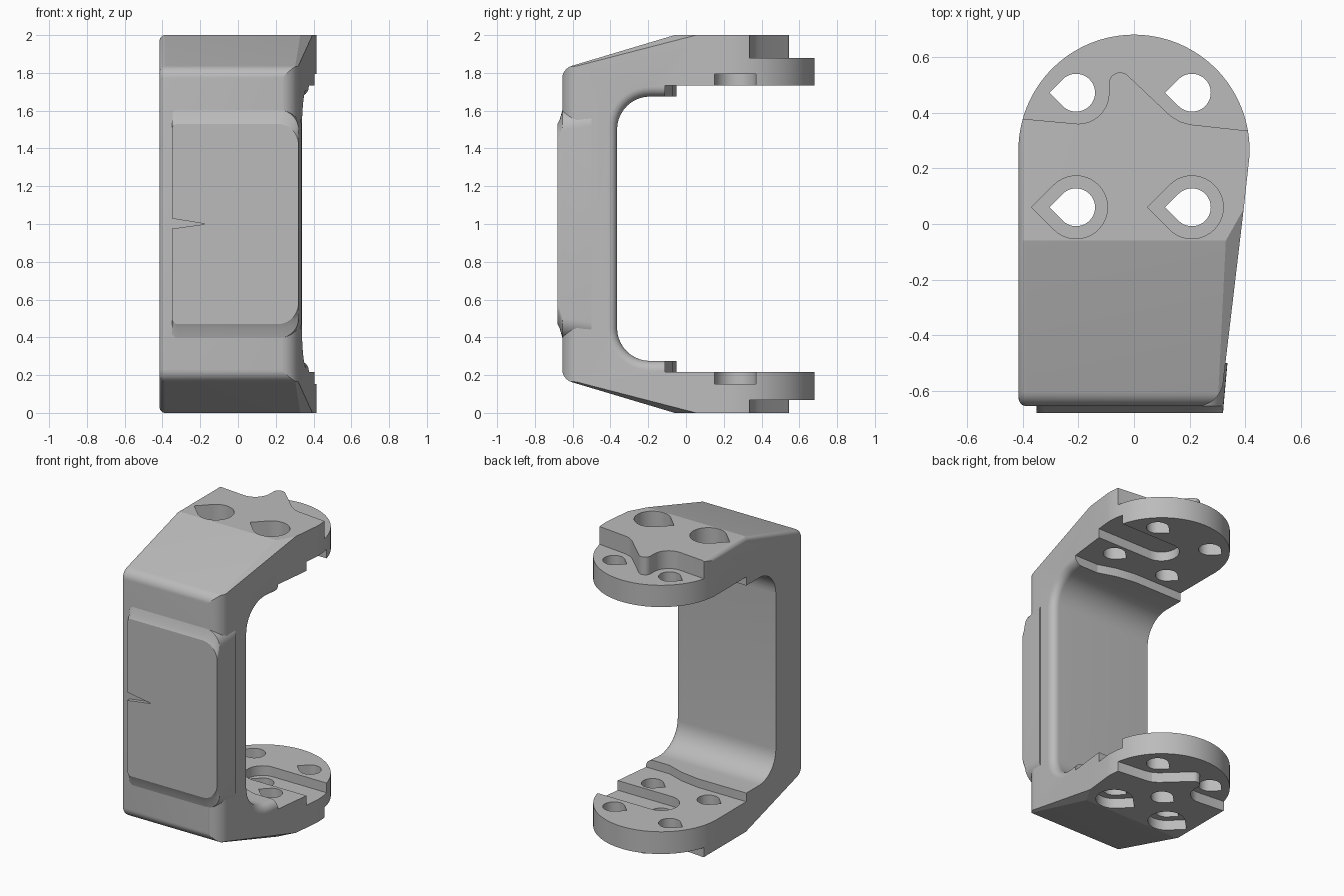
import bpy, bmesh
from math import sin, cos, radians, sqrt
from mathutils import Vector

old = bpy.data.objects.get("Cube")
if old:
    bpy.data.objects.remove(old, do_unlink=True)

grey = bpy.data.materials.new("plain grey")
grey.use_nodes = True
grey.diffuse_color = (0.5, 0.5, 0.5, 1)
grey.node_tree.nodes["Principled BSDF"].inputs["Base Color"].default_value = (0.5, 0.5, 0.5, 1)

MID = 0.975          # mirror height of the inner faces
DISC_Y = 0.265       # centre of the round ends
AXES = {"x": lambda u, v, w: (w, u, v),
        "y": lambda u, v, w: (u, w, v),
        "z": lambda u, v, w: (u, v, w)}


def arc(cx, cy, r, a, b, n=10):
    return [(cx + r * cos(radians(a + (b - a) * i / n)),
             cy + r * sin(radians(a + (b - a) * i / n))) for i in range(n + 1)]


def loft(name, axis, layers):
    """Solid through outlines with equal point counts; layers = (position, outline)."""
    bm = bmesh.new()
    rings = [[bm.verts.new(AXES[axis](u, v, w)) for u, v in pts] for w, pts in layers]
    n = len(rings[0])
    bm.faces.new(rings[0])
    bm.faces.new(rings[-1])
    for lo, hi in zip(rings, rings[1:]):
        for i in range(n):
            j = (i + 1) % n
            bm.faces.new((lo[i], lo[j], hi[j], hi[i]))
    bmesh.ops.recalc_face_normals(bm, faces=bm.faces)
    mesh = bpy.data.meshes.new(name)
    bm.to_mesh(mesh)
    bm.free()
    mesh.materials.append(grey)
    ob = bpy.data.objects.new(name, mesh)
    bpy.context.collection.objects.link(ob)
    return ob


def prism(name, axis, pts, a, b):
    return loft(name, axis, [(a, pts), (b, pts)])


def combine(ob, tool, op="DIFFERENCE"):
    mod = ob.modifiers.new("cut", "BOOLEAN")
    mod.operation, mod.solver, mod.object = op, "EXACT", tool
    bpy.context.view_layer.objects.active = ob
    bpy.ops.object.modifier_apply(modifier=mod.name)
    bpy.data.objects.remove(tool, do_unlink=True)


def bevel(ob, test, size):
    bm = bmesh.new()
    bm.from_mesh(ob.data)
    bmesh.ops.remove_doubles(bm, verts=bm.verts, dist=1e-5)
    edges = [e for e in bm.edges if test(e.verts[0].co, e.verts[1].co)]
    bmesh.ops.bevel(bm, geom=edges, offset=size, offset_type="OFFSET", segments=8,
                    profile=0.5, affect="EDGES", clamp_overlap=False)
    bm.to_mesh(ob.data)
    bm.free()


def teardrop(x, y, r):
    return arc(x, y, r, -135, 135, 30) + [(x - r * sqrt(2), y)]


def finish(ob):
    bpy.ops.object.select_all(action="DESELECT")
    ob.select_set(True)
    bpy.context.view_layer.objects.active = ob
    bpy.ops.object.shade_smooth_by_angle(angle=radians(13))


# Side profile: column with two arms, sloped at the front
upper_outer = arc(-0.585, 1.77, 0.07, 180, 106.6, 8) + [(-0.06, 2.0), (0.7, 2.0)]
upper_inner = [(0.7, 1.675)] + arc(-0.19, 1.5, 0.175, 90, 180)
upper = upper_outer + upper_inner
lower_outer = [(y, 2 - z) for y, z in upper_outer]
lower_inner = [(y, 2 * MID - z) for y, z in upper_inner]
body = prism("bracket_body", "x", upper + (lower_outer + lower_inner)[::-1], -0.415, 0.45)


def outer_left_edge(a, b):
    m = (a + b) / 2
    return (max(a.x, b.x) < -0.41 and m.y < 0.65
            and (m.y < -0.5 or m.z > 1.83 or m.z < 0.17))


bevel(body, outer_left_edge, 0.03)

# Plan outline: round end, tapered right side, rounded front corner
plan = [(-0.416, -0.656)] + arc(0.222, -0.556, 0.1, -90, 0, 12)
plan += [(0.395, 0.06)] + arc(0, DISC_Y, 0.4155, -3, 180, 60)
combine(body, prism("plan_tool", "z", plan, -0.2, 2.2), "INTERSECT")


# Soft inner edge on the right side
def inner_right_edge(a, b):
    return all(p.x > 0.3 and -0.37 < p.y < 0.3 and 0.27 < p.z < 1.68 for p in (a, b))


bevel(body, inner_right_edge, 0.052)

# Slanted facets on the outer right edges of both arms
bm = bmesh.new()
bm.from_mesh(body.data)
for flip in (False, True):
    p = [Vector(c) for c in ((0.392, 0.05, 2.0), (0.33, -0.06, 2.0), (0.327, -0.6, 1.825))]
    no = (p[1] - p[0]).cross(p[2] - p[0])
    if flip:
        p[0].z, no.z = 0, -no.z
    bmesh.ops.bisect_plane(bm, geom=bm.verts[:] + bm.edges[:] + bm.faces[:], dist=1e-5,
                           plane_co=p[0], plane_no=no, clear_outer=True)
    bmesh.ops.holes_fill(bm, edges=[e for e in bm.edges if e.is_boundary], sides=0)
bmesh.ops.recalc_face_normals(bm, faces=bm.faces)
bm.to_mesh(body.data)
bm.free()

# Recess between the arms, leaving a raised lip near the column
lip = [(-0.6, -0.05), (-0.05, -0.05), (0.08, -0.07), (0.2, -0.11), (0.6, -0.11),
       (0.6, 0.9), (-0.6, 0.9)]
combine(body, prism("recess_tool", "z", lip, 0.217, 1.733))

# Wavy steps on the outside of the round ends
step = [(-0.6, 0.395), (-0.4, 0.378)] + arc(-0.2, 0.47, 0.11, -90, 0)
step += arc(-0.05, 0.505, 0.04, 180, 45)
step += [(0.13, 0.39), (0.165, 0.368), (0.2, 0.358), (0.41, 0.335), (0.6, 0.315),
         (0.6, 0.9), (-0.6, 0.9)]
for lo, hi in ((1.88, 2.2), (-0.2, 0.067)):
    combine(body, prism("step_tool", "z", step, lo, hi))

# Slots on the inside, open to the right
slot = arc(0, DISC_Y - 0.005, 0.11, 90, 270, 20) + [(0.6, 0.15), (0.6, 0.37)]
for lo, hi in ((1.6, 1.795), (0.152, 0.4)):
    combine(body, prism("slot_tool", "z", slot, lo, hi))

# Teardrop holes, counterbored near the column, and the lower centre hole
for x in (-0.208, 0.208):
    for y in (0.06, 0.472):
        combine(body, prism("hole_tool", "z", teardrop(x, y, 0.068), -0.2, 2.2))
    for lo, hi in ((1.88, 2.2), (-0.2, 0.067)):
        combine(body, prism("bore_tool", "z", teardrop(x, 0.06, 0.113), lo, hi))
combine(body, prism("centre_tool", "z", teardrop(0, DISC_Y, 0.068), -0.2, 0.5))
finish(body)


# Raised front pad with flared ends and a pointed notch
def pad_outline(right, grow):
    lo, hi, left = 0.47 - grow, 1.53 + grow, -0.35
    return (arc(left + 0.03, lo + 0.03, 0.03, 180, 270) + arc(right - 0.11, lo + 0.11, 0.11, -90, 0)
            + arc(right - 0.11, hi - 0.11, 0.11, 0, 90) + arc(left + 0.03, hi - 0.03, 0.03, 90, 180))


pad = loft("front_pad", "y", [(-0.68, pad_outline(0.32, 0)), (-0.668, pad_outline(0.321, 0.025)),
                              (-0.654, pad_outline(0.322, 0.075)), (-0.5, pad_outline(0.336, 0.1))])
notch = [(-0.4, 0.968), (-0.17, 1.0), (-0.4, 1.037)]
combine(pad, prism("notch_tool", "y", notch, -0.8, -0.64))
finish(pad)
